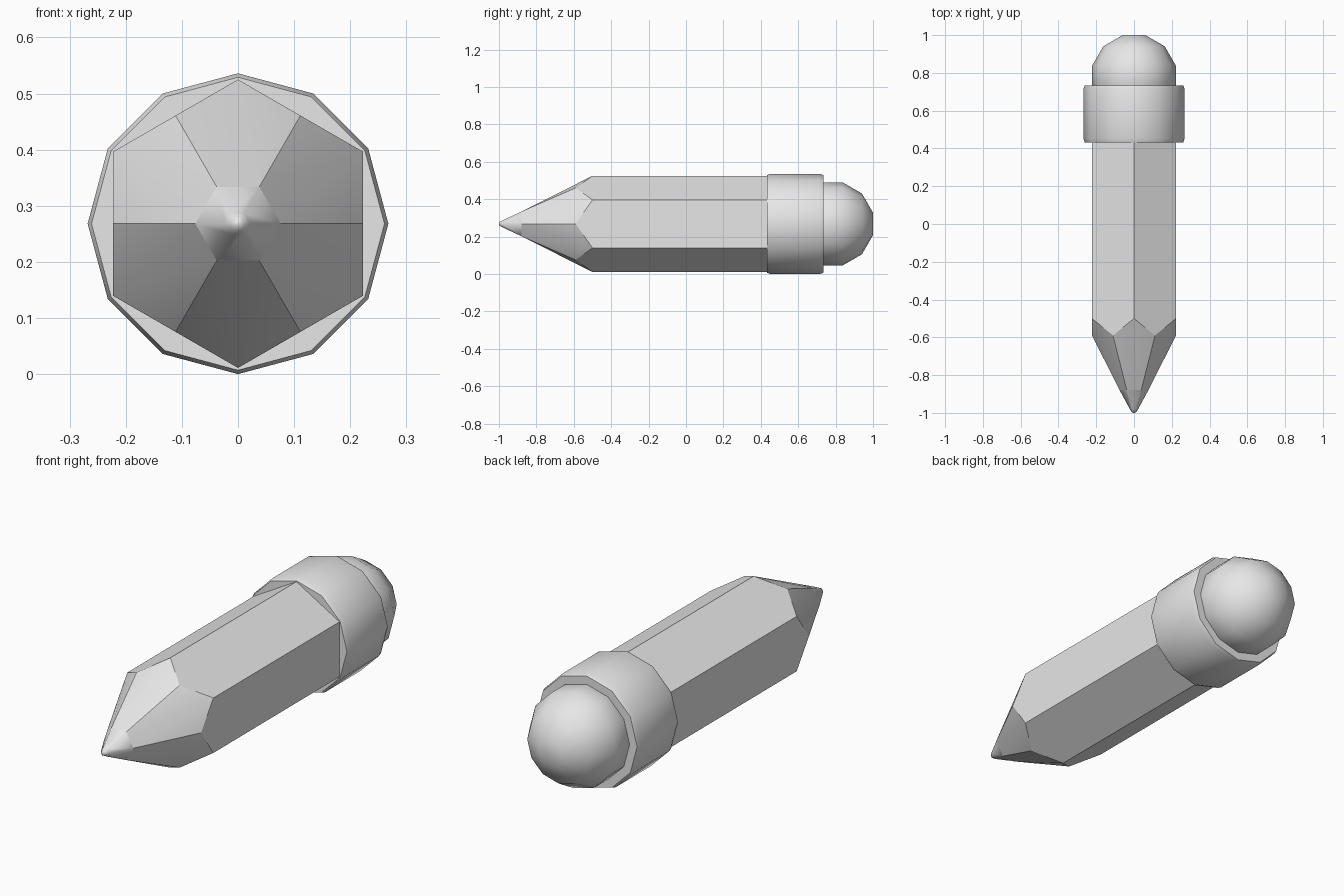
import bpy, bmesh
from math import sin, cos, pi, radians

if "Cube" in bpy.data.objects:
    bpy.data.objects.remove(bpy.data.objects["Cube"], do_unlink=True)

AXIS_Z = 0.268

grey = bpy.data.materials.new("plain_grey")
grey.use_nodes = True
grey.diffuse_color = (0.8, 0.8, 0.8, 1)
grey.node_tree.nodes["Principled BSDF"].inputs["Base Color"].default_value = (0.8, 0.8, 0.8, 1)


def ring(bm, y, r, sides, turn=0.0):
    """Ring of vertices around the long axis."""
    angles = [turn + 2 * pi * i / sides for i in range(sides)]
    return [bm.verts.new((r * cos(a), y, AXIS_Z + r * sin(a))) for a in angles]


def finish(bm, name, angle):
    bmesh.ops.recalc_face_normals(bm, faces=bm.faces)
    mesh = bpy.data.meshes.new(name)
    bm.to_mesh(mesh)
    bm.free()
    mesh.materials.append(grey)
    obj = bpy.data.objects.new(name, mesh)
    bpy.context.collection.objects.link(obj)
    bpy.ops.object.select_all(action='DESELECT')
    obj.select_set(True)
    bpy.context.view_layer.objects.active = obj
    bpy.ops.object.shade_smooth_by_angle(angle=radians(angle))
    return obj


def lathe(name, profile, sides, angle):
    """Closed solid turned around the long axis from (y, radius) pairs."""
    bm = bmesh.new()
    rings = [ring(bm, y, r, sides) for y, r in profile]
    for a, b in zip(rings, rings[1:]):
        for i in range(sides):
            j = (i + 1) % sides
            bm.faces.new((a[i], a[j], b[j], b[i]))
    bm.faces.new(rings[0])
    bm.faces.new(rings[-1])
    return finish(bm, name, angle)


# Hexagonal shaft with a sharpened end that cuts a zigzag into its sides
bm = bmesh.new()
back = ring(bm, 0.5, 0.257, 6, pi / 6)
corner = ring(bm, -0.5, 0.257, 6, pi / 6)
middle = ring(bm, -0.59, 0.2225, 6)
front = ring(bm, -0.88, 0.076, 6)
for i in range(6):
    j = (i + 1) % 6
    bm.faces.new((back[i], back[j], corner[j], middle[j], corner[i]))
    bm.faces.new((corner[i], middle[i], front[i]))
    bm.faces.new((corner[i], front[i], front[j]))
    bm.faces.new((corner[i], front[j], middle[j]))
bm.faces.new(back)
bm.faces.new(front)
finish(bm, "shaft", 20)

# Writing point
lathe("lead_point", [(-0.88, 0.076), (-0.98, 0.022), (-0.995, 0.013), (-1.0, 0.003)], 6, 65)

# Collar with softened rims
lathe("collar", [(0.432, 0.261), (0.452, 0.268), (0.714, 0.268), (0.734, 0.261)], 12, 45)

# Rounded eraser
R = 0.23
lathe("eraser", [(0.778 - R * cos(radians(t)), R * sin(radians(t)))
                 for t in range(45, 180, 30)], 12, 60)
